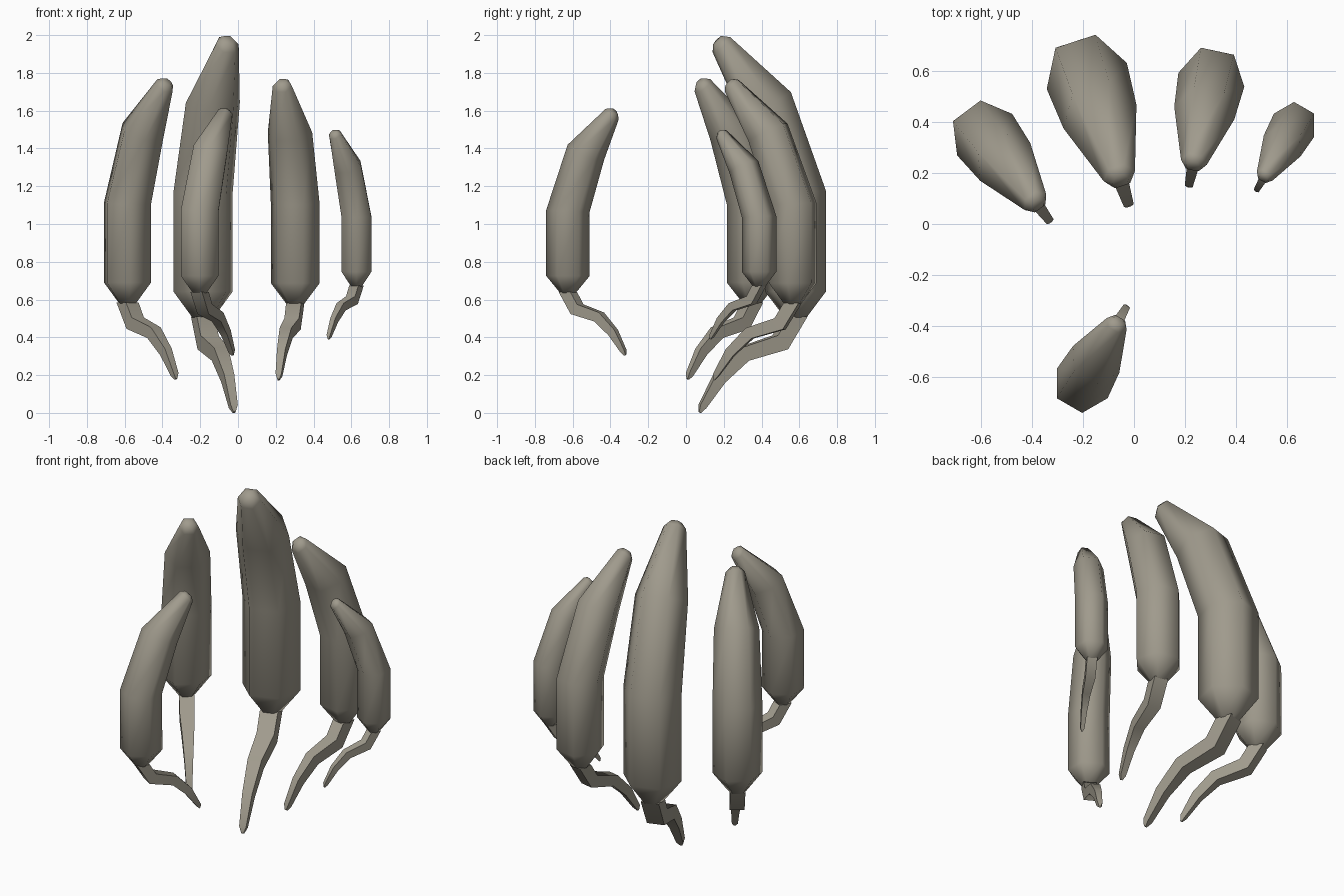
import bpy, bmesh
from math import radians, cos, sin
from mathutils import Vector

if "Cube" in bpy.data.objects:
    bpy.data.objects.remove(bpy.data.objects["Cube"])

UP = Vector((0, 0, 1))

# Sections as (inward shift, height, half depth, half width, tilt in degrees);
# shifts and heights scale with length, half sizes with radius.
BODY = [
    (0.000, 0.000, 0.36, 0.36, 0),
    (0.000, 0.092, 1.00, 1.00, 0),
    (0.000, 0.443, 1.00, 1.00, 3),
    (0.112, 0.760, 0.91, 0.91, 26),
    (0.276, 0.966, 0.39, 0.39, 46),
    (0.289, 0.982, 0.21, 0.21, 46),
]
TAIL = [
    (0.000, 0.004, 0.31, 0.31, 0),
    (0.057, -0.088, 0.28, 0.30, -53),
    (0.195, -0.130, 0.24, 0.24, -60),
    (0.283, -0.215, 0.20, 0.17, -40),
    (0.347, -0.315, 0.11, 0.12, -32),
    (0.357, -0.336, 0.04, 0.04, -32),
]
HEX = [(cos(radians(30 + 60 * i)), sin(radians(30 + 60 * i))) for i in range(6)]
SQUARE = [(1, 1), (-1, 1), (-1, -1), (1, -1)]

horn = bpy.data.materials.new("dark_horn")
horn.diffuse_color = (0.35, 0.325, 0.265, 1)
horn.use_nodes = True
horn.node_tree.nodes["Principled BSDF"].inputs["Base Color"].default_value = horn.diffuse_color


def sweep(name, base, facing, length, radius, sections, outline):
    out = Vector((cos(radians(facing)), sin(radians(facing)), 0))
    side = UP.cross(out)
    bm = bmesh.new()
    rings = []
    for shift, height, depth, width, tilt in sections:
        c = Vector(base) - out * shift * length + UP * height * length
        across = out * cos(radians(tilt)) + UP * sin(radians(tilt))
        rings.append([bm.verts.new(c + across * a * depth * radius + side * b * width * radius)
                      for a, b in outline])
    n = len(outline)
    for lo, hi in zip(rings, rings[1:]):
        for i in range(n):
            j = (i + 1) % n
            bm.faces.new((lo[i], lo[j], hi[j], hi[i]))
    bm.faces.new(rings[0])
    bm.faces.new(rings[-1])
    bmesh.ops.recalc_face_normals(bm, faces=bm.faces)
    mesh = bpy.data.meshes.new(name)
    bm.to_mesh(mesh)
    bm.free()
    mesh.materials.append(horn)
    obj = bpy.data.objects.new(name, mesh)
    bpy.context.collection.objects.link(obj)
    bpy.ops.object.select_all(action='DESELECT')
    obj.select_set(True)
    bpy.context.view_layer.objects.active = obj
    bpy.ops.object.shade_smooth_by_angle(angle=radians(65))


# Five claws in a circle: base point, outward direction, length, radius
CLAWS = {
    "left_claw": ((-0.585, 0.350, 0.580), 127, 1.195, 0.135),
    "middle_claw": ((-0.185, 0.580, 0.505), 108, 1.495, 0.165),
    "right_claw": ((0.303, 0.565, 0.577), 78, 1.195, 0.132),
    "outer_right_claw": ((0.627, 0.387, 0.670), 60, 0.832, 0.091),
    "front_claw": ((-0.203, -0.625, 0.635), 240, 0.98, 0.115),
}
for name, (base, facing, length, radius) in CLAWS.items():
    sweep(name, base, facing, length, radius, BODY, HEX)
    sweep(name + "_tail", base, facing, length, radius, TAIL, SQUARE)
